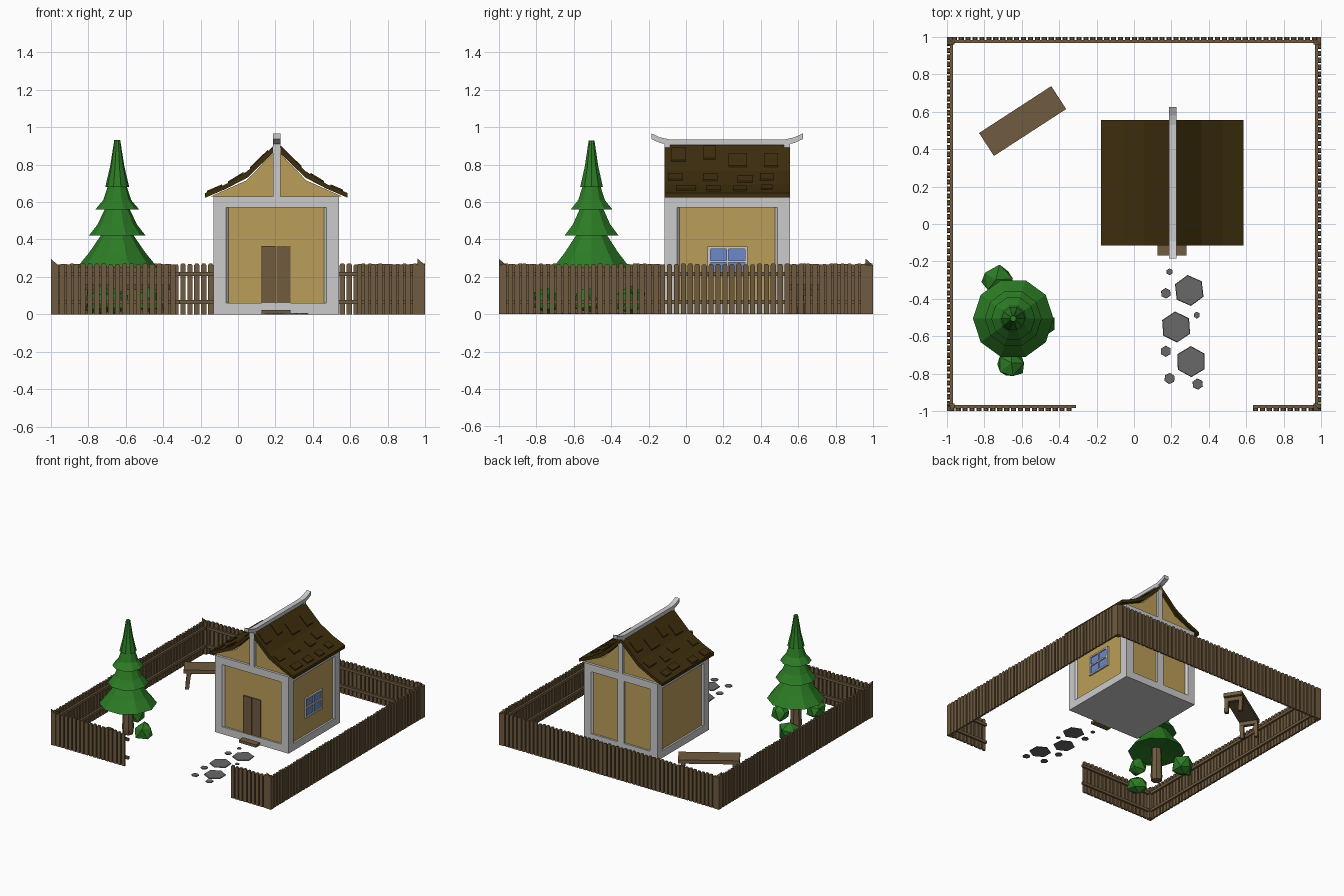
import bpy, bmesh, math, random
from mathutils import Vector, Matrix

random.seed(4)
if "Cube" in bpy.data.objects:
    bpy.data.objects.remove(bpy.data.objects["Cube"])


def material(name, rgb):
    m = bpy.data.materials.new(name)
    m.use_nodes = True
    m.diffuse_color = (*rgb, 1)
    m.node_tree.nodes["Principled BSDF"].inputs["Base Color"].default_value = (*rgb, 1)
    return m


WOOD = material("brown wood", (0.16, 0.105, 0.05))
WHITE = material("pale plaster", (0.6, 0.6, 0.6))
TAN = material("tan wall", (0.5, 0.34, 0.1))
ROOF = material("dark roof", (0.047, 0.027, 0.004))
GREEN = material("leaf green", (0.025, 0.2, 0.018))
STONE = material("grey stone", (0.14, 0.14, 0.14))
BLUE = material("window blue", (0.15, 0.25, 0.6))


def finish(bm, name, mat):
    bmesh.ops.recalc_face_normals(bm, faces=bm.faces)
    me = bpy.data.meshes.new(name)
    bm.to_mesh(me)
    bm.free()
    me.materials.append(mat)
    ob = bpy.data.objects.new(name, me)
    bpy.context.collection.objects.link(ob)
    return ob


def add_box(bm, lo, hi):
    lo, hi = Vector(lo), Vector(hi)
    mat = Matrix.Translation((lo + hi) / 2) @ Matrix.Diagonal((*(hi - lo), 1))
    return bmesh.ops.create_cube(bm, size=1, matrix=mat)["verts"]


def box(name, mat, lo, hi):
    bm = bmesh.new()
    add_box(bm, lo, hi)
    return finish(bm, name, mat)


def add_prism(bm, points, shift):
    """Extrude a polygon along a vector."""
    face = bm.faces.new([bm.verts.new(p) for p in points])
    out = bmesh.ops.extrude_face_region(bm, geom=[face], use_keep_orig=True)
    verts = [g for g in out["geom"] if isinstance(g, bmesh.types.BMVert)]
    bmesh.ops.translate(bm, verts=verts, vec=shift)


def prism(name, mat, points, shift):
    bm = bmesh.new()
    add_prism(bm, points, shift)
    return finish(bm, name, mat)


def lathe(name, mat, rings, sides, loc):
    """Stack of (radius, height) rings, closed at both ends."""
    bm = bmesh.new()
    loops = [[bm.verts.new((loc[0] + r * math.cos(math.tau * i / sides),
                            loc[1] + r * math.sin(math.tau * i / sides), z))
              for i in range(sides)] for r, z in rings]
    for a, b in zip(loops, loops[1:]):
        for i in range(sides):
            j = (i + 1) % sides
            bm.faces.new((a[i], a[j], b[j], b[i]))
    bm.faces.new(loops[0])
    bm.faces.new(loops[-1])
    return finish(bm, name, mat)


# House walls, sills and chamfered corner posts
CX, CY, HALF = 0.205, 0.22, 0.335
X0, X1, Y0, Y1 = CX - HALF, CX + HALF, CY - HALF, CY + HALF
IN = 0.015
box("wall_panels", TAN, (X0 + IN, Y0 + IN, 0.03), (X1 - IN, Y1 - IN, 0.6))
box("floor_sill", WHITE, (X0, Y0, 0), (X1, Y1, 0.06))
box("top_sill", WHITE, (X0, Y0, 0.57), (X1, Y1, 0.63))
section = [(0, 0), (0.067, 0), (0.08, IN), (IN, 0.08), (0, 0.067)]
for sx, sy in ((-1, -1), (1, -1), (1, 1), (-1, 1)):
    prism("corner_post", WHITE,
          [(CX + sx * (HALF - a), CY + sy * (HALF - b), 0.06) for a, b in section], (0, 0, 0.51))
box("back_post", WHITE, (CX - 0.03, Y1 - 0.03, 0.06), (CX + 0.03, Y1, 0.57))

# Gables with king posts
under = [(-0.35, 0.63), (-0.16, 0.715), (0, 0.88), (0.16, 0.715), (0.35, 0.63)]
prism("gable_wall", TAN, [(CX + x, Y0 + 0.02, z) for x, z in under], (0, 2 * HALF - 0.04, 0))
for y in (Y0, Y1 - 0.03):
    box("gable_post", WHITE, (CX - 0.018, y, 0.63), (CX + 0.023, y + 0.03, 0.91))

# Curved roof with raised shingles
slope = [(0.38, 0.648), (0.27, 0.695), (0.155, 0.765), (0.0, 0.915)]
top = slope + [(-x, z) for x, z in slope[-2::-1]]
lower = [(x, z - (0.025 if abs(x) > 0.2 else 0.035)) for x, z in reversed(top)]
prism("roof", ROOF, [(CX + x, Y0, z) for x, z in top + lower], (0, 2 * HALF, 0))
bm = bmesh.new()
for side in (-1, 1):
    for (xa, za), (xb, zb) in zip(slope, slope[1:]):
        for k in range(4):
            y = Y0 + 0.02 + 0.16 * k + random.uniform(0, 0.05)
            ta = random.uniform(0.05, 0.45)
            ends = [(xa + (xb - xa) * t, za + (zb - za) * t) for t in (ta, ta + 0.45)]
            quad = [(x, z) for x, z in ends] + [(x, z + 0.008) for x, z in reversed(ends)]
            add_prism(bm, [(CX + side * x, y, z) for x, z in quad],
                      (0, random.uniform(0.06, 0.11), 0))
finish(bm, "shingles", ROOF)

# Ridge beam with upturned ends
spine = [(-0.405, 0.952), (-0.36, 0.931), (-0.31, 0.92)]
spine += [(-y, z) for y, z in reversed(spine)]
outline = [(y, z + 0.015) for y, z in spine] + [(y, z - 0.015) for y, z in reversed(spine)]
prism("ridge_beam", WHITE, [(CX - 0.018, CY + y, z) for y, z in outline], (0.04, 0, 0))

# Double door and step
box("door_left_leaf", WOOD, (0.125, Y0 + 0.002, 0.06), (0.201, Y0 + 0.03, 0.365))
box("door_right_leaf", WOOD, (0.205, Y0 + 0.007, 0.06), (0.28, Y0 + 0.03, 0.365))
box("door_rail", WOOD, (0.24, Y0 + 0.004, 0.06), (0.245, Y0 + 0.03, 0.365))
box("door_step", WOOD, (0.125, -0.167, 0), (0.28, Y0 + 0.01, 0.022))

# Window: blue pane behind pale bars
wx = X1 - IN
box("window_pane", BLUE, (wx - 0.01, 0.12, 0.205), (wx + 0.004, 0.325, 0.355))
bm = bmesh.new()
for y, w in ((0.115, 0.015), (0.217, 0.01), (0.315, 0.015)):
    add_box(bm, (wx - 0.01, y, 0.2), (wx + 0.013, y + w, 0.362))
for z in (0.2, 0.276, 0.35):
    add_box(bm, (wx - 0.01, 0.115, z), (wx + 0.013, 0.33, z + 0.012))
finish(bm, "window_frame", WHITE)

# Fence runs: built along the front, then turned to each side
PITCH, WIDTH = 0.037, 0.028


def fence(name, spans, turn, offset):
    bm = bmesh.new()
    for a, b in spans:
        x = a + offset
        while x + WIDTH <= b:
            top_z = 0.27 + random.uniform(-0.004, 0.002)
            pts = [(x, 0), (x + WIDTH, 0), (x + WIDTH, top_z - 0.008), (x + WIDTH - 0.006, top_z),
                   (x + 0.006, top_z), (x, top_z - 0.008)]
            add_prism(bm, [(px, -0.998, pz) for px, pz in pts], (0, 0.015, 0))
            x += PITCH
        for z in (0.055, 0.205):
            add_box(bm, (a, -0.983, z), (b, -0.967, z + 0.022))
    bmesh.ops.rotate(bm, verts=bm.verts, cent=(0, 0, 0), matrix=Matrix.Rotation(turn, 3, "Z"))
    finish(bm, name, WOOD)


fence("front_fence", [(-0.99, -0.31), (0.635, 0.99)], 0, 0.0)
fence("right_side_fence", [(-0.99, 0.99)], math.pi / 2, 0.0)
fence("back_fence", [(-0.99, 0.99)], math.pi, 0.012)
fence("left_side_fence", [(-0.99, 0.99)], -math.pi / 2, 0.012)
for sx in (-1, 1):
    for sy in (-1, 1):
        bm = bmesh.new()
        add_box(bm, (sx * 0.98 - 0.02, sy * 0.98 - 0.02, 0), (sx * 0.98 + 0.02, sy * 0.98 + 0.02, 0.262))
        cap = [f for f in bm.faces if f.calc_center_median().z > 0.26]
        bmesh.ops.poke(bm, faces=cap, offset=0)
        max(bm.verts, key=lambda v: (v.co.z > 0.26, len(v.link_edges) == 4)).co.z = 0.297
        finish(bm, "corner_fence_post", WOOD)

# Fir tree and bushes
TREE = (-0.645, -0.505)
lathe("tree_trunk", WOOD, [(0.04, 0), (0.045, 0.04), (0.038, 0.3)], 7, TREE)
lathe("tree_foliage", GREEN, [(0.05, 0.27), (0.215, 0.25), (0.15, 0.33), (0.085, 0.425),
                              (0.152, 0.42), (0.105, 0.48), (0.065, 0.565), (0.117, 0.56),
                              (0.075, 0.61), (0.05, 0.685), (0.064, 0.68), (0.038, 0.79),
                              (0.016, 0.93)], 10, TREE)
for x, y, r in ((-0.73, -0.3, 0.085), (-0.665, -0.745, 0.082), (-0.485, -0.53, 0.07)):
    bm = bmesh.new()
    bmesh.ops.create_icosphere(bm, subdivisions=1, radius=r,
                               matrix=Matrix.Translation((x, y, 0.068)))
    for v in bm.verts:
        v.co += Vector((random.uniform(-0.012, 0.012) for _ in range(3)))
        v.co.z = max(v.co.z, 0)
    finish(bm, "bush", GREEN)

# Stepping stones
for x, y, r in ((0.295, -0.355, 0.083), (0.225, -0.55, 0.083), (0.305, -0.735, 0.083),
                (0.19, -0.255, 0.018), (0.17, -0.37, 0.028), (0.335, -0.487, 0.018),
                (0.17, -0.68, 0.03), (0.19, -0.825, 0.03), (0.34, -0.855, 0.03)):
    stone = lathe("stepping_stone", STONE, [(r, 0), (r * 0.96, 0.006)], 6, (0, 0))
    stone.location = (x, y, 0)
    stone.rotation_euler.z = math.pi / 6 + random.uniform(-0.15, 0.15)

# Bench
bm = bmesh.new()
add_box(bm, (-0.23, -0.073, 0.13), (0.23, 0.073, 0.16))
for sx in (-1, 1):
    for sy in (-1, 1):
        x, y = sx * 0.19, sy * 0.055
        for v in add_box(bm, (x - 0.015, y - 0.015, 0), (x + 0.015, y + 0.015, 0.13)):
            v.co.x += sx * 0.015 * (v.co.z < 0.01)
    add_box(bm, (sx * 0.19 - 0.015, -0.055, 0.1), (sx * 0.19 + 0.015, 0.055, 0.13))
bench = finish(bm, "bench", WOOD)
bench.location = (-0.595, 0.55, 0)
bench.rotation_euler.z = math.radians(33)
